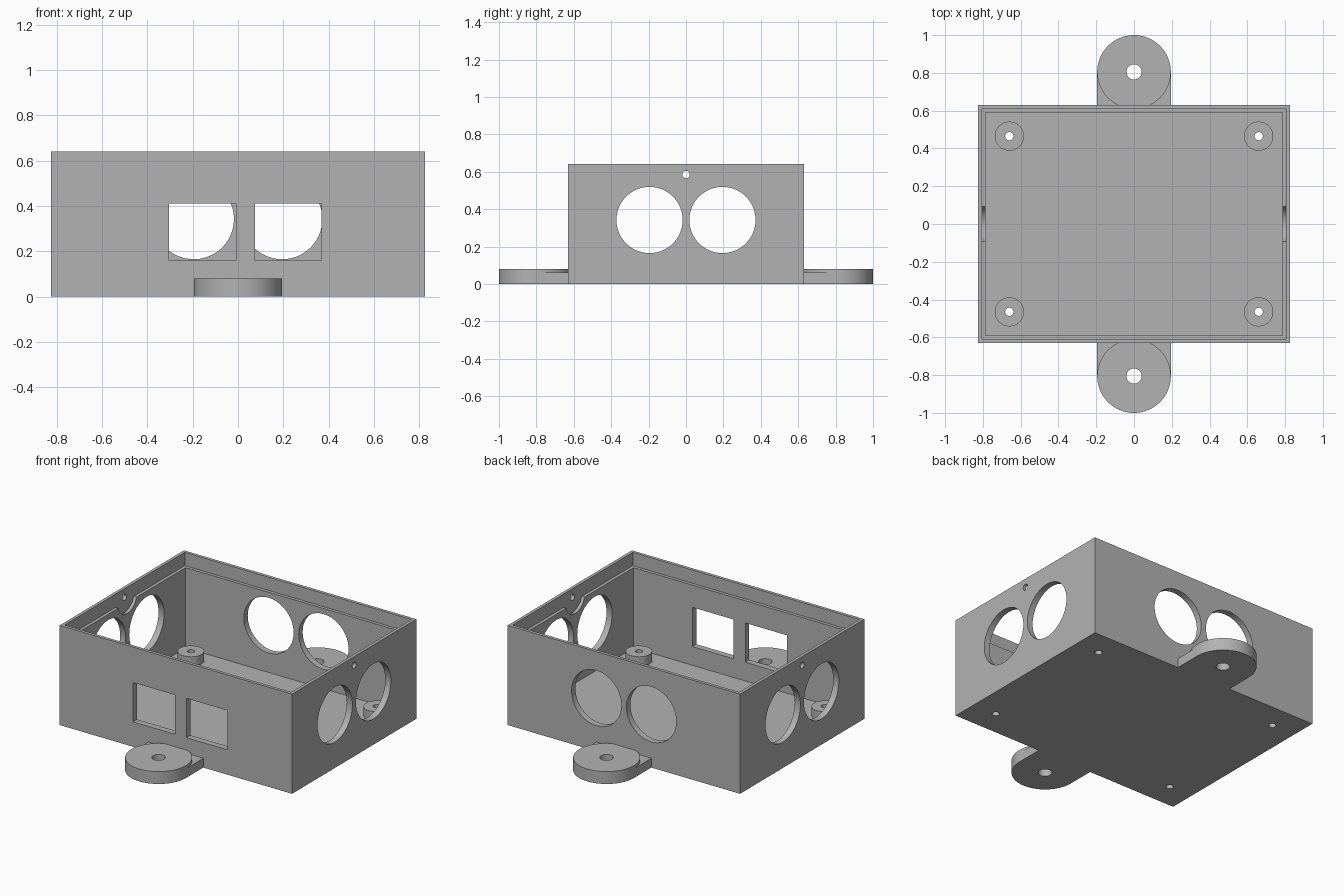
import bpy
import math
from mathutils import Matrix

if "Cube" in bpy.data.objects:
    bpy.data.objects.remove(bpy.data.objects["Cube"], do_unlink=True)

import bmesh

grey = bpy.data.materials.new("plain grey")
grey.use_nodes = True
colour = (0.45, 0.45, 0.45, 1)
grey.diffuse_color = colour
grey.node_tree.nodes["Principled BSDF"].inputs["Base Color"].default_value = colour


def add_object(name, bm):
    mesh = bpy.data.meshes.new(name)
    bm.to_mesh(mesh)
    bm.free()
    mesh.materials.append(grey)
    obj = bpy.data.objects.new(name, mesh)
    bpy.context.scene.collection.objects.link(obj)
    return obj


def box(name, low, high):
    bm = bmesh.new()
    bmesh.ops.create_cube(bm, size=1)
    for v in bm.verts:
        v.co = [a + (c + 0.5) * (b - a) for a, b, c in zip(low, high, v.co)]
    return add_object(name, bm)


def cylinder(name, centre, radius, depth, axis="Z"):
    bm = bmesh.new()
    turn = {"X": Matrix.Rotation(math.pi / 2, 4, "Y"),
            "Y": Matrix.Rotation(math.pi / 2, 4, "X"),
            "Z": Matrix.Identity(4)}[axis]
    bmesh.ops.create_cone(bm, cap_ends=True, segments=64, radius1=radius, radius2=radius,
                          depth=depth, matrix=Matrix.Translation(centre) @ turn)
    return add_object(name, bm)


def combine(obj, other, operation="DIFFERENCE", keep=False):
    mod = obj.modifiers.new("cut", "BOOLEAN")
    mod.operation = operation
    mod.solver = "EXACT"
    mod.object = other
    bpy.context.view_layer.objects.active = obj
    bpy.ops.object.modifier_apply(modifier=mod.name)
    if not keep:
        bpy.data.objects.remove(other, do_unlink=True)


def smooth(obj):
    bpy.ops.object.select_all(action="DESELECT")
    obj.select_set(True)
    bpy.context.view_layer.objects.active = obj
    bpy.ops.object.shade_smooth_by_angle(angle=math.radians(30))


# Main dimensions
X, Y, TOP = 0.825, 0.63, 0.64
WALL, LIP, FLOOR, STEP = 0.04, 0.02, 0.04, 0.555
HOLE_R, HOLE_Z, HOLE_OFFSET = 0.177, 0.342, 0.195
PIN_Z = 0.585

# Open case with a stepped rim
case = box("case", (-X, -Y, 0), (X, Y, TOP))
for inset, floor in ((WALL, FLOOR), (LIP, STEP)):
    combine(case, box("cavity", (inset - X, inset - Y, floor), (X - inset, Y - inset, 1)))

# Rounded recess around each pin hole, below the rim step
combine(case, cylinder("pin_recess", (0, 0, PIN_Z), 0.097, 2 * (X - LIP), "X"))
combine(case, cylinder("pin_hole", (0, 0, PIN_Z), 0.02, 2, "X"))

# Round openings in both ends and the back
for side in (-1, 1):
    combine(case, cylinder("end_opening", (0, side * HOLE_OFFSET, HOLE_Z), HOLE_R, 2, "X"))
    combine(case, cylinder("back_opening", (side * HOLE_OFFSET, Y, HOLE_Z), HOLE_R, 0.3, "Y"))

# Rectangular windows in the front
for left, right in ((-0.305, -0.008), (0.075, 0.368)):
    combine(case, box("window", (left, -Y - 0.1, 0.16), (right, -Y + 0.1, 0.412)))

# Standoffs, drilled through the floor
for sx in (-1, 1):
    for sy in (-1, 1):
        x, y = sx * 0.66, sy * 0.465
        post = cylinder("standoff", (x, y, 0.065), 0.077, 0.07)
        drill = cylinder("drill", (x, y, 0), 0.022, 0.5)
        combine(case, drill, keep=True)
        combine(post, drill)
        smooth(post)
smooth(case)

# Mounting lugs: raised disc with a lower bridge to the case
for side, label in ((-1, "front"), (1, "back")):
    y = side * 0.805
    disc = cylinder(label + "_lug_disc", (0, y, 0.04), 0.195, 0.08)
    ends = sorted((side * 0.61, y))
    bridge = box(label + "_lug_bridge", (-0.195, ends[0], 0), (0.195, ends[1], 0.06))
    drill = cylinder("drill", (0, y, 0), 0.04, 0.5)
    combine(disc, drill, keep=True)
    combine(bridge, drill)
    smooth(disc)
    smooth(bridge)
